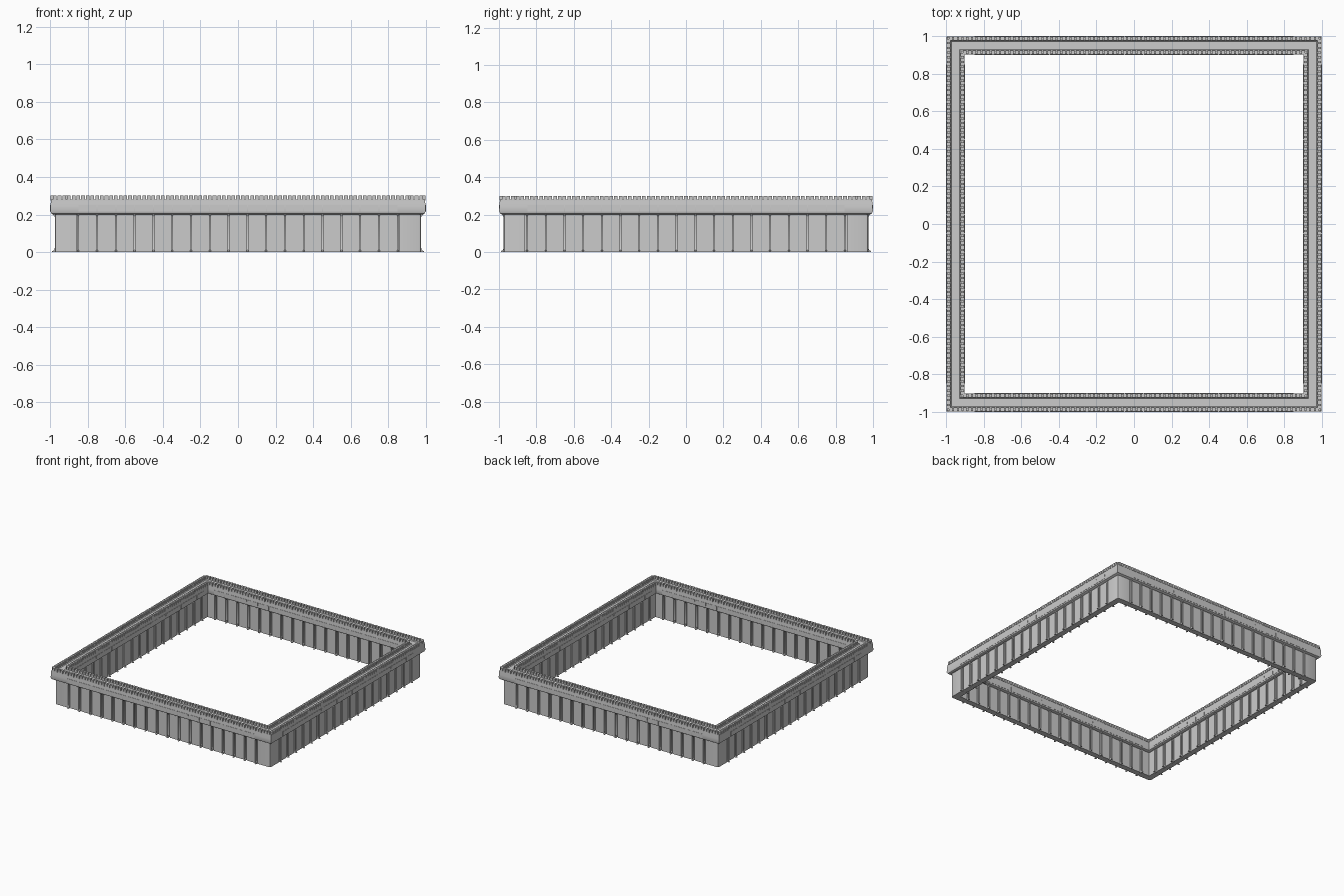
import bpy, bmesh, math
from mathutils import Matrix, Vector

if "Cube" in bpy.data.objects:
    bpy.data.objects.remove(bpy.data.objects["Cube"])

MID = 0.95      # centre line of the frame wall
TILE = 0.1


def finish(name, bm, angle=35):
    bmesh.ops.recalc_face_normals(bm, faces=bm.faces)
    me = bpy.data.meshes.new(name)
    bm.to_mesh(me)
    bm.free()
    ob = bpy.data.objects.new(name, me)
    bpy.context.collection.objects.link(ob)
    bpy.ops.object.select_all(action='DESELECT')
    ob.select_set(True)
    bpy.context.view_layer.objects.active = ob
    bpy.ops.object.shade_smooth_by_angle(angle=math.radians(angle))
    return ob


def square_sweep(name, profile):
    """Sweep a closed (offset, z) profile round the square with mitred corners."""
    bm = bmesh.new()
    rings = []
    for sx, sy in ((-1, -1), (1, -1), (1, 1), (-1, 1)):
        rings.append([bm.verts.new((sx * (MID + d), sy * (MID + d), z)) for d, z in profile])
    n = len(profile)
    for a in range(4):
        for i in range(n):
            j, b = (i + 1) % n, (a + 1) % 4
            bm.faces.new((rings[a][i], rings[a][j], rings[b][j], rings[b][i]))
    return finish(name, bm)


def four_sides(bm):
    """Repeat the geometry of the front side on the other three sides."""
    base = bm.verts[:] + bm.edges[:] + bm.faces[:]
    for k in (1, 2, 3):
        d = bmesh.ops.duplicate(bm, geom=base)
        vs = [g for g in d['geom'] if isinstance(g, bmesh.types.BMVert)]
        bmesh.ops.rotate(bm, verts=vs, cent=(0, 0, 0), matrix=Matrix.Rotation(k * math.pi / 2, 3, 'Z'))


def box(bm, x0, x1, y0, y1, z0, z1):
    m = Matrix.Translation(((x0 + x1) / 2, (y0 + y1) / 2, (z0 + z1) / 2)) @ \
        Matrix.Diagonal((x1 - x0, y1 - y0, z1 - z0, 1))
    return bmesh.ops.create_cube(bm, size=1, matrix=m)['verts']


def plate(bm, pts, x, w):
    """Thin upright plate across the wall from a (offset, z) outline."""
    f = bm.faces.new([bm.verts.new((x - w / 2, -(MID + d), z)) for d, z in pts])
    r = bmesh.ops.extrude_face_region(bm, geom=[f])
    bmesh.ops.translate(bm, vec=(w, 0, 0), verts=[v for v in r['geom'] if isinstance(v, bmesh.types.BMVert)])


def mirrored(half):
    return half + [(-d, z) for d, z in reversed(half)]


# coping with a shallow channel along its top
square_sweep("coping", mirrored([(0.034, 0.20), (0.044, 0.206), (0.049, 0.218), (0.048, 0.245),
                                 (0.045, 0.28), (0.030, 0.28), (0.022, 0.272)]))
# core of the wall
square_sweep("wall_core", mirrored([(0.016, 0.0), (0.016, 0.205)]))

# raised wall panels between the ribs
bm = bmesh.new()
for i in range(17):
    x = -0.8 + TILE * i
    if i < 17 and x < 0.85:
        vs = box(bm, x - 0.036, x + 0.036, -MID - 0.023, -MID + 0.023, 0.0, 0.205)
four_sides(bm)
finish("wall_panels", bm)

# plain corner posts, L shaped with softened outer edge
bm = bmesh.new()
o, i, e = MID + 0.025, MID - 0.025, 0.86
pts = [(-e, -o), (-o + 0.015, -o), (-o + 0.004, -o + 0.004), (-o, -o + 0.015), (-o, -e), (-i, -e), (-i, -i), (-e, -i)]
f = bm.faces.new([bm.verts.new((x, y, 0)) for x, y in pts])
r = bmesh.ops.extrude_face_region(bm, geom=[f])
bmesh.ops.translate(bm, vec=(0, 0, 0.205), verts=[v for v in r['geom'] if isinstance(v, bmesh.types.BMVert)])
four_sides(bm)
finish("corner_posts", bm)

# ribs with flared feet and heads
rib = mirrored([(0.040, 0.0), (0.040, 0.004), (0.030, 0.010), (0.025, 0.022), (0.025, 0.185), (0.030, 0.195), (0.040, 0.205)])
bm = bmesh.new()
for k in range(18):
    plate(bm, rib, -0.85 + TILE * k, 0.010)
four_sides(bm)
finish("ribs", bm)

# pillowed faces of the coping tiles, inside and outside
bm = bmesh.new()
for k in range(17):
    x = -0.8 + TILE * k
    for s in (-1, 1):
        y = -MID + s * 0.0475
        vs = box(bm, x - 0.048, x + 0.048, y - 0.002, y + 0.002, 0.215, 0.25)
four_sides(bm)
finish("coping_tiles", bm)

# small studs along both edges of the coping
bm = bmesh.new()
pitch = 0.025
for d, n in ((0.0375, 79), (-0.0375, 73)):
    for k in range(n):
        x = (k - (n - 1) / 2) * pitch
        box(bm, x - 0.0095, x + 0.0095, -MID - d - 0.0105, -MID - d + 0.0105, 0.275, 0.30)
four_sides(bm)
finish("edge_studs", bm)
